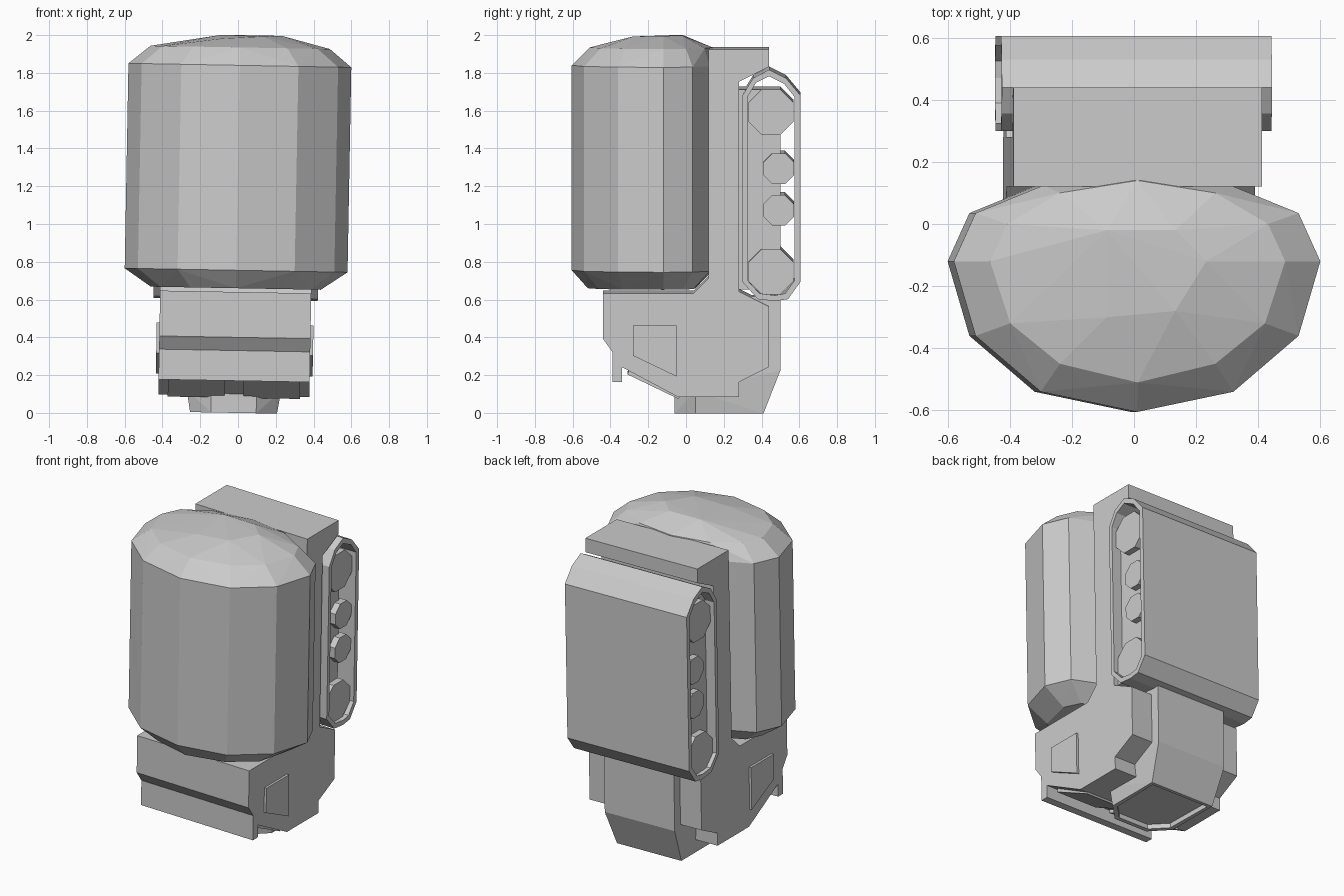
import bpy, bmesh, math
from mathutils import Matrix

if "Cube" in bpy.data.objects:
    bpy.data.objects.remove(bpy.data.objects["Cube"])

# the whole model leans very slightly sideways
LEAN = (Matrix.Translation((0, 0, 1.3)) @ Matrix.Rotation(math.radians(1.05), 4, 'Y')
        @ Matrix.Translation((0, 0, -1.3)))


def finish(name, bm):
    bmesh.ops.recalc_face_normals(bm, faces=bm.faces)
    bm.transform(LEAN)
    mesh = bpy.data.meshes.new(name)
    bm.to_mesh(mesh)
    bm.free()
    obj = bpy.data.objects.new(name, mesh)
    bpy.context.collection.objects.link(obj)
    return obj


def slab(name, profile, x0, x1):
    """Extrude a (y, z) profile along x."""
    bm = bmesh.new()
    a = [bm.verts.new((x0, y, z)) for y, z in profile]
    b = [bm.verts.new((x1, y, z)) for y, z in profile]
    bm.faces.new(a)
    bm.faces.new(b)
    for i in range(len(a)):
        j = (i + 1) % len(a)
        bm.faces.new((a[i], a[j], b[j], b[i]))
    return finish(name, bm)


def hull(points):
    bm = bmesh.new()
    for p in points:
        bm.verts.new(p)
    res = bmesh.ops.convex_hull(bm, input=bm.verts)
    junk = [g for g in res["geom_interior"] if isinstance(g, bmesh.types.BMVert)]
    bmesh.ops.delete(bm, geom=junk, context='VERTS')
    bmesh.ops.dissolve_limit(bm, angle_limit=0.01, verts=bm.verts, edges=bm.edges)
    return bm


def mirrored(half, z):
    return [(s * x, y, z) for x, y in half for s in (1, -1)]


# Large faceted tank
rim = [(0, -.605), (.31, -.54), (.52, -.36), (.59, -.12), (.52, .035), (.3, .125), (0, .142)]
shoulder = [(0, -.51), (.25, -.45), (.41, -.32), (.475, -.12), (.42, 0), (.25, .1), (0, .14)]
foot = [(0, -.52), (.24, -.46), (.4, -.33), (.45, -.12), (.4, -.02), (.25, .04), (0, .05)]
crown = [(-.1, -.02, 2), (.12, -.02, 2), (.22, -.12, 2), (.12, -.28, 1.995), (-.1, -.3, 1.98)]
finish("tank", hull(mirrored(foot, .66) + mirrored(rim, .755) + mirrored(rim, 1.84)
                    + mirrored(shoulder, 1.935) + crown))

# Main bracket body behind and beneath the tank
slab("body", [(.12, 1.93), (.44, 1.93), (.44, 1.84), (.28, 1.76), (.28, .65), (.44, .57),
              (.44, .25), (.28, .17), (.28, .09), (-.04, .09), (-.34, .25), (-.34, .17),
              (-.39, .17), (-.39, .33), (-.44, .4), (-.44, .64), (.04, .64), (.12, .72)],
     -.4, .4)

# Raised side panels and sloping underside plates
panel = [(-.28, .47), (-.05, .47), (-.05, .2), (-.28, .31)]
skid = [(-.3, .235), (-.31, .21), (-.04, .08), (-.03, .1)]
for side, s in (("right", 1), ("left", -1)):
    slab("side_panel_" + side, panel, s * .38, s * .415)
    slab("skid_plate_" + side, skid, s * .05, s * .35)

# Rear housing with tapered base and recessed underside
bm = hull([(s * x, y, z) for s in (1, -1) for x, y, z in (
    (.25, .5, .62), (.25, .5, .23), (.23, .41, 0), (.23, .05, 0), (.12, -.06, 0),
    (.12, -.06, .12), (.25, .05, .12), (.25, .05, .62))])
bm.normal_update()
bottom = [f for f in bm.faces if f.normal.z < -.95]
bmesh.ops.inset_region(bm, faces=bottom, thickness=.03)
inner = bmesh.ops.extrude_face_region(bm, geom=bottom)
bmesh.ops.translate(bm, vec=(0, 0, .03),
                    verts=[g for g in inner["geom"] if isinstance(g, bmesh.types.BMVert)])
bmesh.ops.delete(bm, geom=bottom, context='FACES')
finish("rear_housing", bm)

# Belt: hollow loop running round the rollers
outer = [(.30, 1.69), (.355, 1.78), (.44, 1.825), (.53, 1.78), (.605, 1.69),
         (.605, .7), (.54, .61), (.47, .6), (.38, .61), (.30, .7)]
loop = [(.325, 1.68), (.37, 1.755), (.44, 1.79), (.52, 1.75), (.575, 1.68),
        (.575, .71), (.525, .64), (.47, .63), (.39, .64), (.325, .71)]
bm = bmesh.new()
rings = [[bm.verts.new((x, y, z)) for y, z in prof]
         for x, prof in ((-.435, outer), (.435, outer), (.435, loop), (-.435, loop))]
for k in range(4):
    p, q = rings[k], rings[(k + 1) % 4]
    for i in range(len(p)):
        j = (i + 1) % len(p)
        bm.faces.new((p[i], p[j], q[j], q[i]))
finish("belt", bm)

# Block inside the belt, and the rollers
slab("belt_core", [(.26, .66), (.5, .66), (.5, 1.72), (.26, 1.72)], -.37, .37)
for name, y, z, r in (("top_roller", .45, 1.6, .13), ("upper_idler", .49, 1.3, .088),
                      ("lower_idler", .49, 1.08, .088), ("bottom_roller", .45, .755, .13)):
    ring = [(y + r * math.cos(a), z + r * math.sin(a))
            for a in (math.tau * (i + .5) / 8 for i in range(8))]
    slab(name, ring, -.41, .41)
